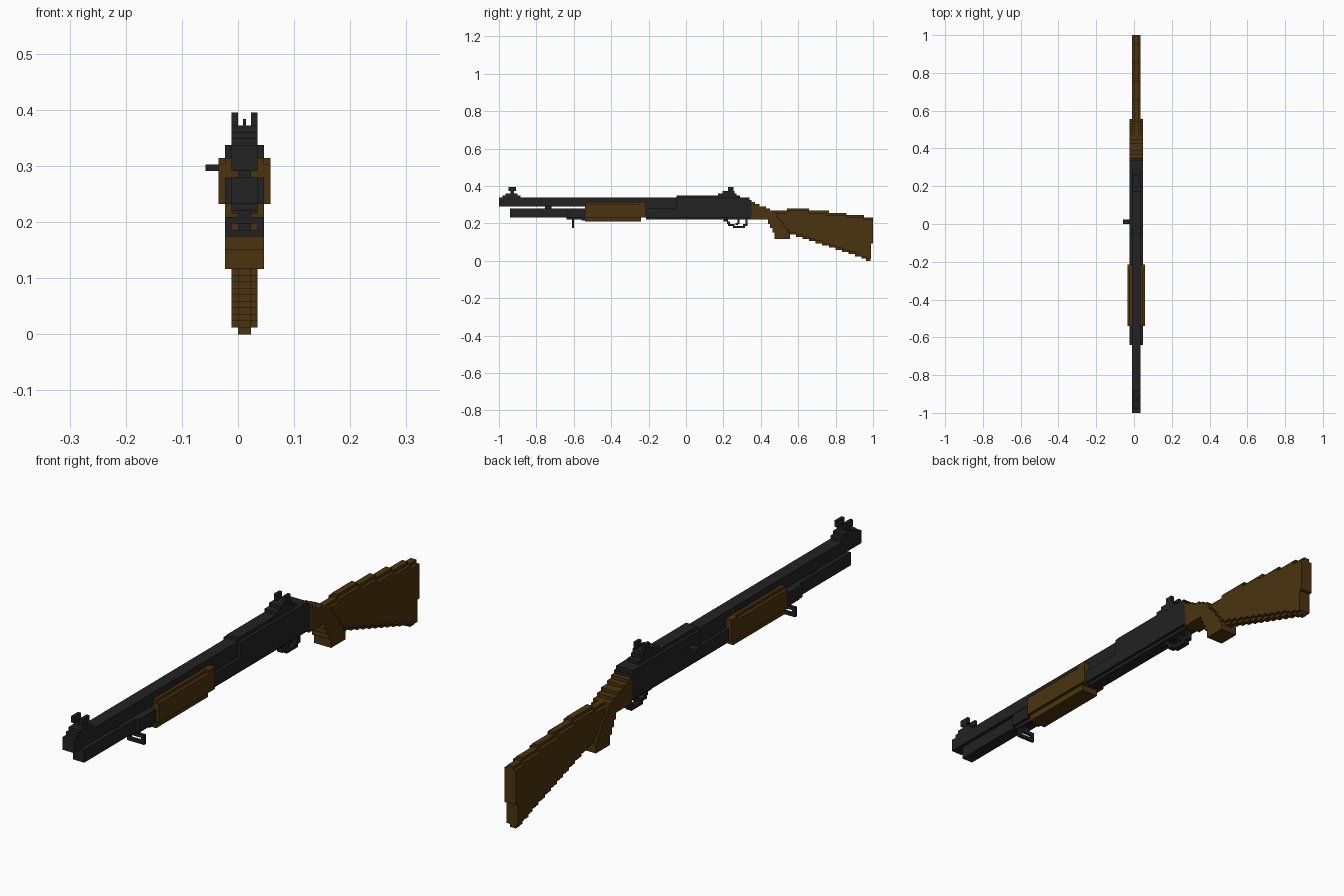
import bpy, bmesh, math

if "Cube" in bpy.data.objects:
    bpy.data.objects.remove(bpy.data.objects["Cube"])

V = 2 / 172            # size of one block; x and z are given in blocks, y in units


def material(name, rgb):
    m = bpy.data.materials.new(name)
    m.diffuse_color = (*rgb, 1)
    m.use_nodes = True
    m.node_tree.nodes["Principled BSDF"].inputs["Base Color"].default_value = m.diffuse_color
    return m


METAL = material("dark_metal", (0.016, 0.016, 0.016))
WOOD = material("brown_wood", (0.07, 0.034, 0.0045))


def finish(name, bm, mat):
    bmesh.ops.recalc_face_normals(bm, faces=bm.faces)
    me = bpy.data.meshes.new(name)
    bm.to_mesh(me)
    bm.free()
    me.materials.append(mat)
    ob = bpy.data.objects.new(name, me)
    bpy.context.collection.objects.link(ob)


def boxes(name, mat, *specs):
    """Each spec: x0, x1 (blocks), y0, y1 (units), z0, z1 (blocks)."""
    bm = bmesh.new()
    for x0, x1, y0, y1, z0, z1 in specs:
        vs = bmesh.ops.create_cube(bm, size=1)["verts"]
        for v in vs:
            v.co.x = ((x0 + x1) / 2 + v.co.x * (x1 - x0) - 5) * V
            v.co.y = (y0 + y1) / 2 + v.co.y * (y1 - y0)
            v.co.z = ((z0 + z1) / 2 + v.co.z * (z1 - z0)) * V
    finish(name, bm, mat)


def sample(line, y):
    for (ya, za), (yb, zb) in zip(line, line[1:]):
        if y <= yb:
            return za + (zb - za) * max(0, y - ya) / (yb - ya)
    return line[-1][1]


def stepped_edge(line, y0, y1, shift):
    """Turn a sloped line into block steps."""
    n = round((y1 - y0) / V)
    w = (y1 - y0) / n
    pts = []
    for i in range(n):
        z = (round(sample(line, y0 + (i + 0.5) * w) / V) + shift) * V
        if pts and abs(pts[-1][1] - z) < 1e-6:
            pts[-1] = (y0 + (i + 1) * w, z)
        else:
            pts += [(y0 + i * w, z), (y0 + (i + 1) * w, z)]
    return pts


def stepped_slab(name, mat, top, bottom, y0, y1, x0, x1, inset=0):
    outline = (stepped_edge(bottom, y0, y1, inset)
               + stepped_edge(top, y0, y1, -inset)[::-1])
    bm = bmesh.new()
    f = bm.faces.new([bm.verts.new(((x0 - 5) * V, y, z)) for y, z in outline])
    ext = bmesh.ops.extrude_face_region(bm, geom=[f])["geom"]
    for v in ext:
        if isinstance(v, bmesh.types.BMVert):
            v.co.x = (x1 - 5) * V
    finish(name, bm, mat)


# Barrel, magazine tube and their clamps
boxes("barrel", METAL, (4, 8, -1, -0.05, 25, 29))
boxes("magazine_tube", METAL, (4, 8, -0.94, -0.05, 20, 24))
boxes("barrel_clamp", METAL, (5, 7, -0.755, -0.72, 24, 25))
boxes("tube_collar", METAL, (3, 9, -0.64, -0.53, 20, 24),
      (4, 8, -0.64, -0.53, 19, 20), (4, 8, -0.56, -0.53, 18.5, 19))
boxes("rear_tube_sleeve", METAL, (3, 9, -0.215, -0.05, 20, 24),
      (4, 8, -0.215, -0.05, 24, 25), (4, 8, -0.215, -0.05, 19, 20))

# Sling loop
Y = -0.61
boxes("sling_loop", METAL, (5, 7, Y, Y + V, 18, 20), (3, 9, Y, Y + V, 17, 18),
      (3, 9, Y, Y + V, 15, 16), (3, 4, Y, Y + V, 16, 17), (8, 9, Y, Y + V, 16, 17))

# Receiver
boxes("receiver", METAL, (3, 9, -0.05, 0.35, 20, 28), (3, 9, -0.05, 0.34, 28, 29),
      (4, 8, -0.05, 0.29, 29, 30), (4, 8, -0.05, 0.35, 19, 20))
boxes("bolt_handle", METAL, (0, 3, 0.0, 0.023, 25, 26))

# Front sight: stepped base, two wings and a thin post
boxes("front_sight", METAL, (4, 8, -0.98, -0.885, 29, 30), (4, 8, -0.965, -0.90, 30, 31),
      (4, 8, -0.937, -0.92, 31, 32),
      (4, 5, -0.95, -0.91, 32, 34), (7, 8, -0.95, -0.91, 32, 34),
      (5.8, 6.2, -0.935, -0.925, 32, 33))

# Rear sight
boxes("rear_sight", METAL, (4, 8, 0.17, 0.27, 30, 31), (4, 8, 0.195, 0.26, 31, 32),
      (4, 5, 0.225, 0.255, 32, 34), (7, 8, 0.225, 0.255, 32, 34))

# Trigger and guard
boxes("trigger_guard", METAL, (5, 7, 0.20, 0.225, 18, 19), (5, 7, 0.22, 0.235, 17, 18),
      (5, 7, 0.225, 0.26, 16, 17), (5, 7, 0.25, 0.315, 15, 16),
      (5, 7, 0.305, 0.33, 16, 17), (5, 7, 0.318, 0.33, 17, 19))
boxes("trigger", METAL, (5.5, 6.5, 0.275, 0.287, 17, 19), (5.5, 6.5, 0.265, 0.277, 16.4, 17.4))

# Pump handguard
boxes("handguard", WOOD, (3, 9, -0.54, -0.24, 18, 27), (2, 10, -0.54, -0.24, 20, 26),
      (2, 10, -0.25, -0.215, 20, 27))

# Pistol grip, with a slimmer ridge along its edges
g_top = [(0.345, 0.318), (0.47, 0.265), (0.51, 0.21), (0.55, 0.155)]
g_bot = [(0.345, 0.222), (0.43, 0.222), (0.45, 0.19), (0.48, 0.12), (0.56, 0.12)]
stepped_slab("grip", WOOD, g_top, g_bot, 0.345, 0.555, 3, 9)

# Shoulder stock: wide core and narrower stepped rim
s_top = [(0.40, 0.295), (0.48, 0.262), (0.53, 0.262), (0.54, 0.28), (0.64, 0.276), (1.0, 0.232)]
s_bot = [(0.40, 0.225), (0.44, 0.222), (0.50, 0.15), (0.56, 0.145), (0.985, 0.0)]
stepped_slab("stock_body", WOOD, s_top, s_bot, 0.40, 0.975, 4, 8, 1)
stepped_slab("stock_rim", WOOD, s_top, s_bot, 0.40, 0.986, 5, 7)
boxes("butt_plate", WOOD, (4, 8, 0.97, 0.988, 1, 19), (4, 8, 0.985, 1.0, 8, 19),
      (5, 7, 0.985, 1.0, 8, 20))
